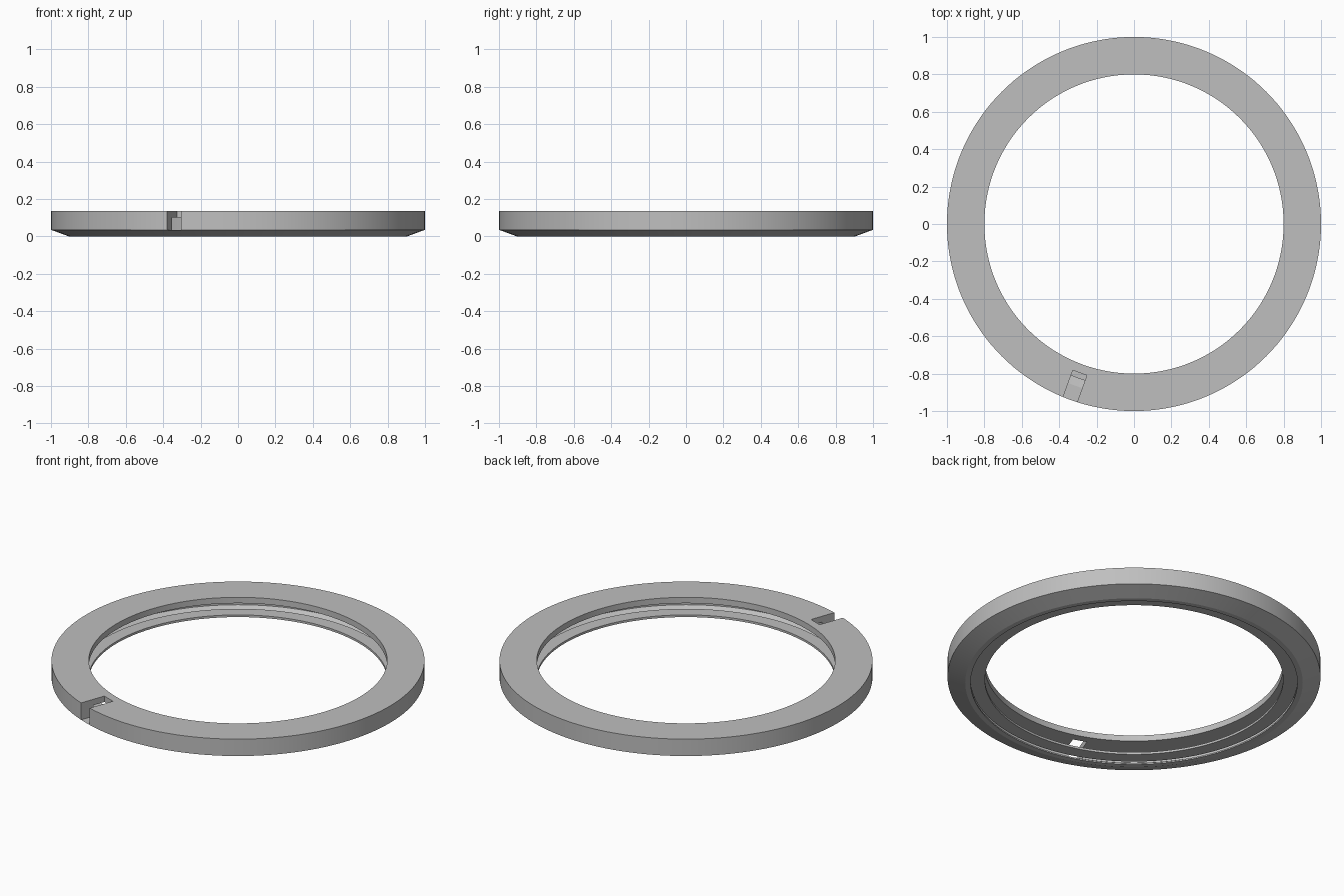
import bpy
import bmesh
from math import cos, sin, pi, radians
from mathutils import Matrix, Vector

SEGMENTS = 144

cube = bpy.data.objects.get("Cube")
if cube:
    bpy.data.objects.remove(cube, do_unlink=True)

grey = bpy.data.materials.new("mid grey")
grey.use_nodes = True
colour = (0.52, 0.52, 0.52, 1.0)
grey.diffuse_color = colour
grey.node_tree.nodes["Principled BSDF"].inputs["Base Color"].default_value = colour


def make_object(name, bm):
    bmesh.ops.recalc_face_normals(bm, faces=bm.faces)
    mesh = bpy.data.meshes.new(name)
    bm.to_mesh(mesh)
    bm.free()
    obj = bpy.data.objects.new(name, mesh)
    bpy.context.collection.objects.link(obj)
    mesh.materials.append(grey)
    return obj


def lathe(name, profile):
    """Sweep a closed (radius, height) profile around z."""
    bm = bmesh.new()
    loops = []
    for i in range(SEGMENTS):
        a = 2 * pi * i / SEGMENTS
        loops.append([bm.verts.new((r * cos(a), r * sin(a), z)) for r, z in profile])
    count = len(profile)
    for i in range(SEGMENTS):
        here, after = loops[i], loops[(i + 1) % SEGMENTS]
        for j in range(count):
            k = (j + 1) % count
            bm.faces.new((here[j], after[j], after[k], here[k]))
    return make_object(name, bm)


def smooth(obj):
    bpy.ops.object.select_all(action="DESELECT")
    obj.select_set(True)
    bpy.context.view_layer.objects.active = obj
    bpy.ops.object.shade_smooth_by_angle(angle=radians(15))


# Main ring: chamfered base, upper lip and undercut inner groove
outer_ring = lathe("outer_ring", [
    (1.0, 0.035), (1.0, 0.135), (0.8, 0.135), (0.8, 0.1), (0.92, 0.1),
    (0.92, 0.035), (0.876, 0.008), (0.876, 0.0), (0.905, 0.0)])

# Thin flat ring inside the bottom opening
inner_ring = lathe("inner_ring", [
    (0.8, 0.018), (0.8, 0.031), (0.877, 0.031), (0.877, 0.018)])

# Radial slot cut from the rim into the upper lip
inner, outer, low, high, width = 0.847, 1.1, 0.0352, 0.2, 0.08
bm = bmesh.new()
bmesh.ops.create_cube(bm, size=1)
bmesh.ops.scale(bm, vec=Vector((outer - inner, width, high - low)), verts=bm.verts)
bmesh.ops.translate(bm, vec=Vector(((outer + inner) / 2, 0, (low + high) / 2)), verts=bm.verts)
bmesh.ops.rotate(bm, cent=(0, 0, 0), matrix=Matrix.Rotation(radians(250), 3, "Z"), verts=bm.verts)
cutter = make_object("slot_cutter", bm)
cutter.hide_render = True

slot = outer_ring.modifiers.new("slot", "BOOLEAN")
slot.operation = "DIFFERENCE"
slot.solver = "EXACT"
slot.object = cutter
bpy.ops.object.select_all(action="DESELECT")
outer_ring.select_set(True)
bpy.context.view_layer.objects.active = outer_ring
bpy.ops.object.modifier_apply(modifier=slot.name)
bpy.data.objects.remove(cutter, do_unlink=True)

for ring in (outer_ring, inner_ring):
    smooth(ring)
